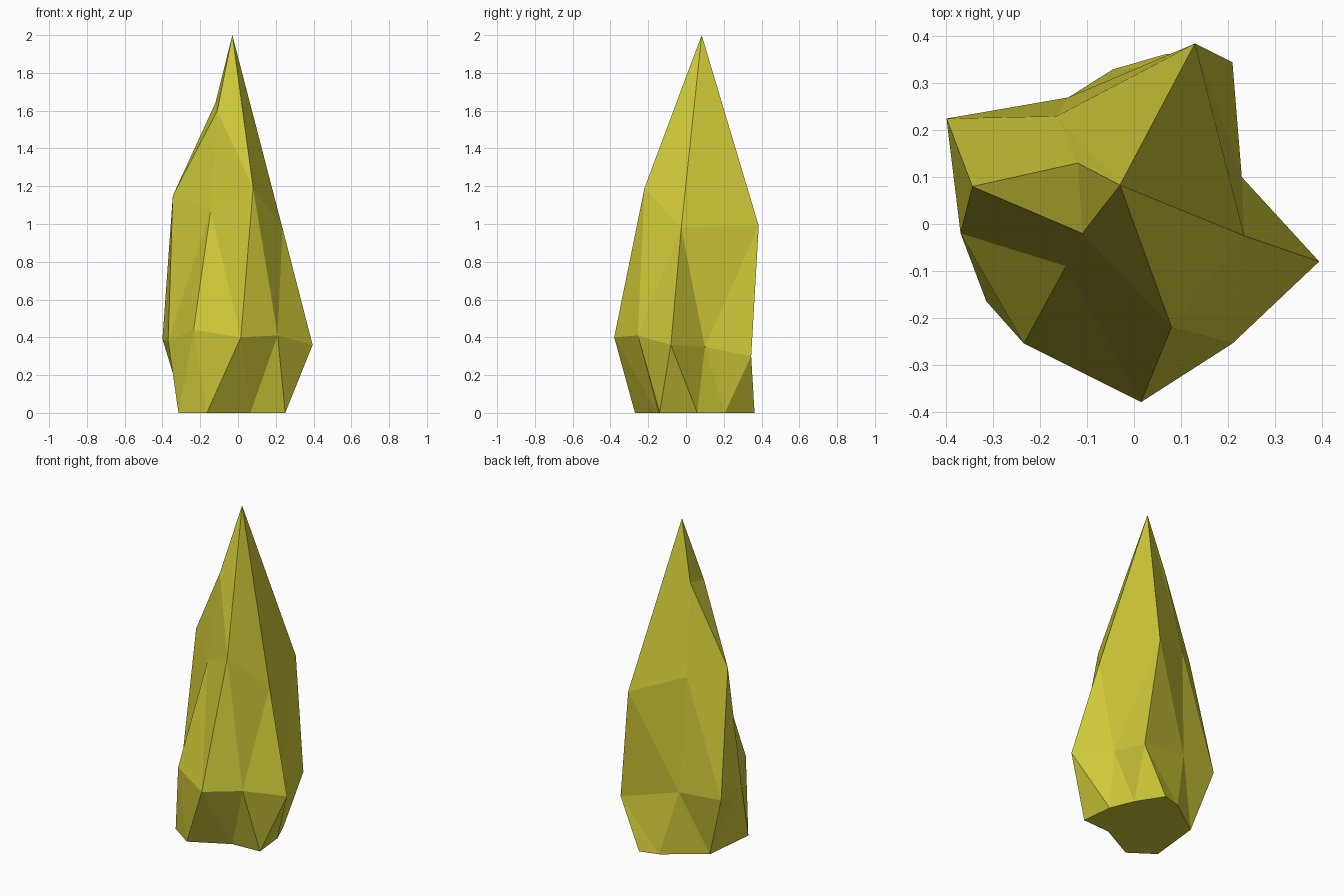
import bpy
import bmesh

if "Cube" in bpy.data.objects:
    bpy.data.objects.remove(bpy.data.objects["Cube"])

# Horizontal loops of the crystal, each counter-clockwise seen from above
BASE = [(-.165, -.27, 0), (.065, -.15, 0), (.25, -.14, 0), (.23, .06, 0), (.17, .205, 0),
        (.07, .363, 0), (-.045, .33, 0), (-.28, .165, 0), (-.315, -.165, 0)]
BELT = [(.015, -.38, .40), (.21, -.255, .41), (.395, -.08, .36), (.23, .10, .35), (.21, .345, .30),
        (-.14, .27, .39), (-.40, .225, .39), (-.37, -.02, .38), (-.235, -.255, .44)]
SHOULDER = [(.08, -.22, 1.19), (.235, -.025, .98), (.13, .385, .99),
            (-.165, .23, 1.10), (-.345, .08, 1.15), (-.145, -.09, 1.07)]
CROWN = [(-.03, .083, 2.0), (-.12, .13, 1.64), (-.11, -.02, 1.60)]

bm = bmesh.new()


def loop(points):
    return [bm.verts.new(p) for p in points]


def stitch(lower, upper, steps):
    """Triangulate between two loops; d = step along lower, u = step along upper."""
    i = j = 0
    for s in steps.replace(" ", ""):
        a, b = lower[i % len(lower)], upper[j % len(upper)]
        if s == "d":
            i += 1
            c = lower[i % len(lower)]
            bm.faces.new((a, c, b))
        else:
            j += 1
            c = upper[j % len(upper)]
            bm.faces.new((a, c, b))


base, belt, shoulder, crown = map(loop, (BASE, BELT, SHOULDER, CROWN))

# Foot, body and tip facets
stitch(base, belt, "du du du du ddu du u du du")
stitch(belt, shoulder, "du ddu ddu du du ddu")
stitch(shoulder, crown, "dddu du ddu")

# Close the tip notch and the flat underside
bm.faces.new(crown)
bm.faces.new(base[::-1])
bm.normal_update()

mesh = bpy.data.meshes.new("crystal")
bm.to_mesh(mesh)
bm.free()
crystal = bpy.data.objects.new("crystal", mesh)
bpy.context.collection.objects.link(crystal)

# Yellow mineral colour
mat = bpy.data.materials.new("yellow_crystal")
mat.diffuse_color = (0.62, 0.58, 0.04, 1)
mat.use_nodes = True
mat.node_tree.nodes["Principled BSDF"].inputs["Base Color"].default_value = mat.diffuse_color
mesh.materials.append(mat)
